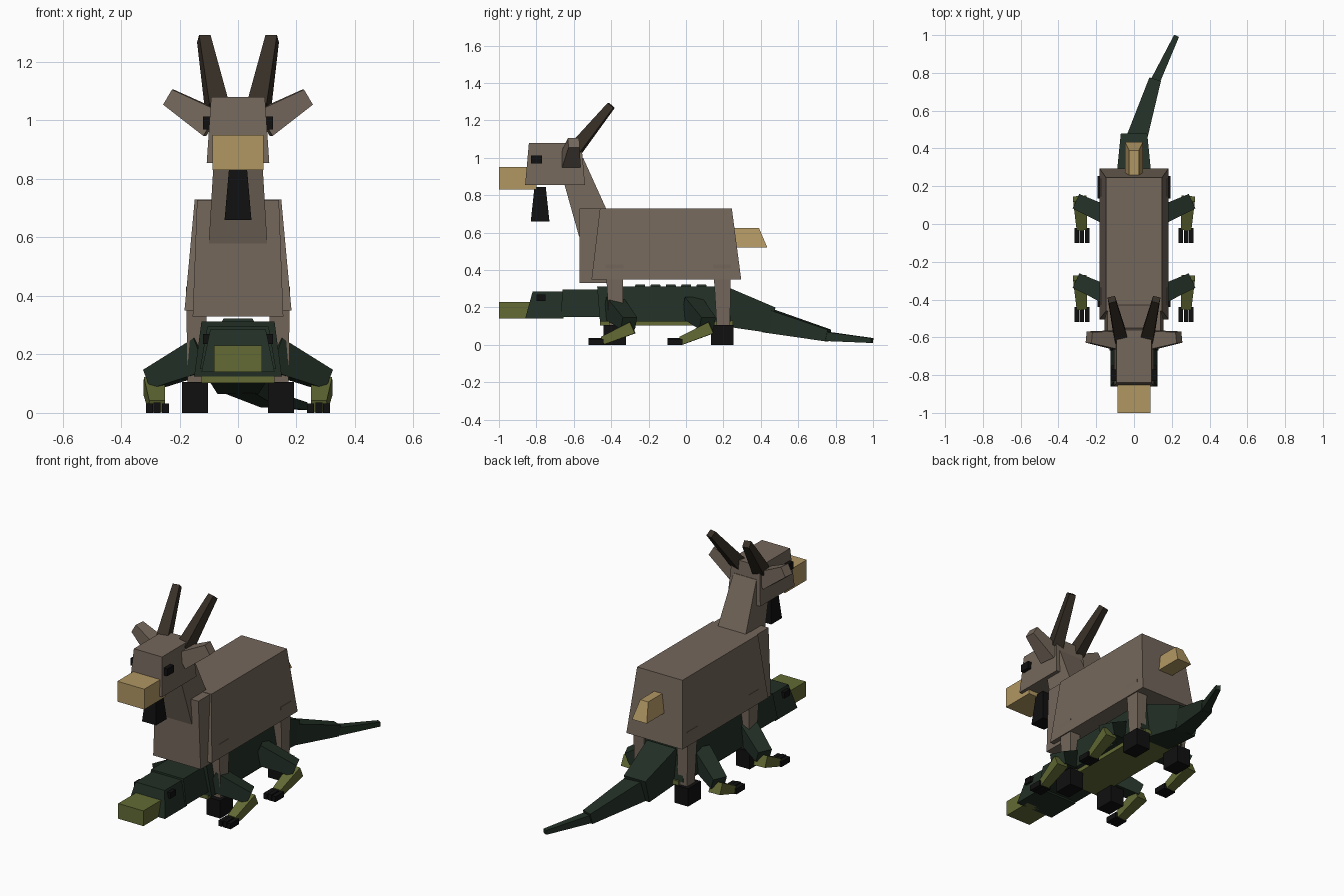
import bpy, bmesh
from mathutils import Vector

if "Cube" in bpy.data.objects:
    bpy.data.objects.remove(bpy.data.objects["Cube"])


def material(name, rgb):
    m = bpy.data.materials.new(name)
    m.diffuse_color = (*rgb, 1)
    m.use_nodes = True
    m.node_tree.nodes["Principled BSDF"].inputs["Base Color"].default_value = m.diffuse_color
    return m


FUR = material("brown fur", (0.175, 0.136, 0.105))
TAN = material("tan", (0.44, 0.31, 0.125))
HORN = material("dark horn", (0.038, 0.029, 0.02))
BLACK = material("black", (0.005, 0.005, 0.005))
GREEN = material("dark green scales", (0.016, 0.029, 0.019))
OLIVE = material("olive scales", (0.125, 0.145, 0.035))


def loft(name, mat, rings):
    """Skin a chain of four-cornered rings and cap both ends."""
    bm = bmesh.new()
    vs = [[bm.verts.new(p) for p in r] for r in rings]
    for a, b in zip(vs, vs[1:]):
        for i in range(4):
            j = (i + 1) % 4
            bm.faces.new((a[i], a[j], b[j], b[i]))
    bm.faces.new(vs[0])
    bm.faces.new(vs[-1])
    bmesh.ops.recalc_face_normals(bm, faces=bm.faces)
    me = bpy.data.meshes.new(name)
    bm.to_mesh(me)
    bm.free()
    me.materials.append(mat)
    ob = bpy.data.objects.new(name, me)
    bpy.context.collection.objects.link(ob)
    return ob


def level(x0, x1, y0, y1, z):
    return [(x0, y0, z), (x1, y0, z), (x1, y1, z), (x0, y1, z)]


def taper(name, mat, low, high):
    """Block symmetric in x; each end is (half width, y0, y1, z)."""
    return loft(name, mat, [level(-h, h, a, b, z) for h, a, b, z in (low, high)])


def box(name, mat, x0, x1, y0, y1, z0, z1):
    return loft(name, mat, [level(x0, x1, y0, y1, z0), level(x0, x1, y0, y1, z1)])


def bar(name, mat, a, b, size_a, size_b, up=(0, 0, 1)):
    """Tapered bar from a to b; sizes are (half side, half up)."""
    a, b = Vector(a), Vector(b)
    d = (b - a).normalized()
    side = d.cross(Vector(up)).normalized()
    top = side.cross(d)
    rings = [[c + side * w * s + top * h * t for s, t in ((-1, -1), (1, -1), (1, 1), (-1, 1))]
             for c, (w, h) in ((a, size_a), (b, size_b))]
    return loft(name, mat, rings)


def mirror(ob):
    """Copy to the other side of x = 0."""
    m = ob.modifiers.new("mirror", 'MIRROR')
    m.use_axis = (True, False, False)
    m.use_clip = False
    m.use_mirror_merge = False


# Goat body, neck and head
taper("goat_body", FUR, (0.183, -0.505, 0.295, 0.35), (0.148, -0.46, 0.245, 0.73))
taper("goat_chest", FUR, (0.155, -0.57, -0.40, 0.33), (0.14, -0.57, -0.40, 0.728))
taper("goat_neck", FUR, (0.10, -0.572, -0.36, 0.58), (0.075, -0.69, -0.55, 1.0))
taper("goat_head", FUR, (0.107, -0.86, -0.54, 0.855), (0.092, -0.84, -0.56, 1.08))
box("goat_muzzle", TAN, -0.088, 0.088, -1.0, -0.80, 0.83, 0.95)
taper("goat_beard", BLACK, (0.046, -0.83, -0.73, 0.66), (0.03, -0.81, -0.75, 0.845))
taper("goat_tail", TAN, (0.048, 0.255, 0.435, 0.52), (0.026, 0.26, 0.39, 0.625))

# Paired goat head parts
mirror(box("goat_eye", BLACK, 0.09, 0.12, -0.83, -0.77, 0.97, 1.013))
mirror(bar("goat_horn", HORN, (0.07, -0.60, 1.035), (0.117, -0.40, 1.28),
           (0.035, 0.036), (0.02, 0.02)))
mirror(bar("goat_ear", FUR, (0.088, -0.615, 0.99), (0.238, -0.60, 1.08),
           (0.05, 0.05), (0.03, 0.03)))

# Goat legs and hooves
for label, y in (("front", -0.38), ("back", 0.195)):
    mirror(loft(f"goat_{label}_leg", FUR,
                [level(0.115, 0.172, y - 0.03, y + 0.04, 0.09),
                 level(0.105, 0.178, y - 0.05, y + 0.045, 0.43)]))
    mirror(box(f"goat_{label}_hoof", BLACK, 0.102, 0.192, y - 0.06, y + 0.06, 0, 0.105))

# Reptile body, neck and head
taper("reptile_body", GREEN, (0.15, -0.46, 0.24, 0.125), (0.125, -0.475, 0.22, 0.312))
box("reptile_belly", OLIVE, -0.125, 0.125, -0.46, 0.25, 0.102, 0.13)
taper("reptile_neck", GREEN, (0.13, -0.67, -0.44, 0.15), (0.105, -0.66, -0.44, 0.295))
taper("reptile_head", GREEN, (0.125, -0.86, -0.655, 0.14), (0.095, -0.82, -0.66, 0.285))
box("reptile_snout", OLIVE, -0.082, 0.082, -1.0, -0.82, 0.14, 0.23)
mirror(box("reptile_eye", BLACK, 0.09, 0.119, -0.80, -0.75, 0.235, 0.27))

# Raised plates along the back
for i in range(5):
    y = -0.245 + 0.082 * i
    taper(f"back_plate_{i + 1}", GREEN, (0.06, y - 0.03, y + 0.03, 0.30),
          (0.05, y - 0.025, y + 0.025, 0.322))

# Reptile tail: three stepped segments bending aside; ends are (x, y, z, half width, half height)
segments = [((0.0, 0.20, 0.205, 0.095, 0.105), (0.0, 0.46, 0.132, 0.07, 0.07)),
            ((0.01, 0.44, 0.128, 0.055, 0.063), (0.11, 0.76, 0.05, 0.032, 0.032)),
            ((0.105, 0.74, 0.046, 0.026, 0.025), (0.225, 0.995, 0.023, 0.014, 0.013))]
for i, (s, e) in enumerate(segments):
    bar(f"reptile_tail_{i + 1}", GREEN, s[:3], e[:3], s[3:], e[3:])

# Reptile legs with three toes each
for label, y in (("front", 0.0), ("back", 0.42)):
    mirror(bar(f"reptile_{label}_thigh", GREEN, (0.11, y - 0.39, 0.20), (0.295, y - 0.305, 0.115),
               (0.05, 0.06), (0.042, 0.035)))
    mirror(bar(f"reptile_{label}_shin", OLIVE, (0.287, y - 0.285, 0.092), (0.277, y - 0.445, 0.022),
               (0.036, 0.033), (0.027, 0.022)))
    for k, (x, h) in enumerate(((0.248, 0.032), (0.277, 0.036), (0.303, 0.032))):
        mirror(box(f"reptile_{label}_toe_{k + 1}", BLACK, x - 0.012, x + 0.012,
                   y - 0.52, y - 0.44, 0, h))
